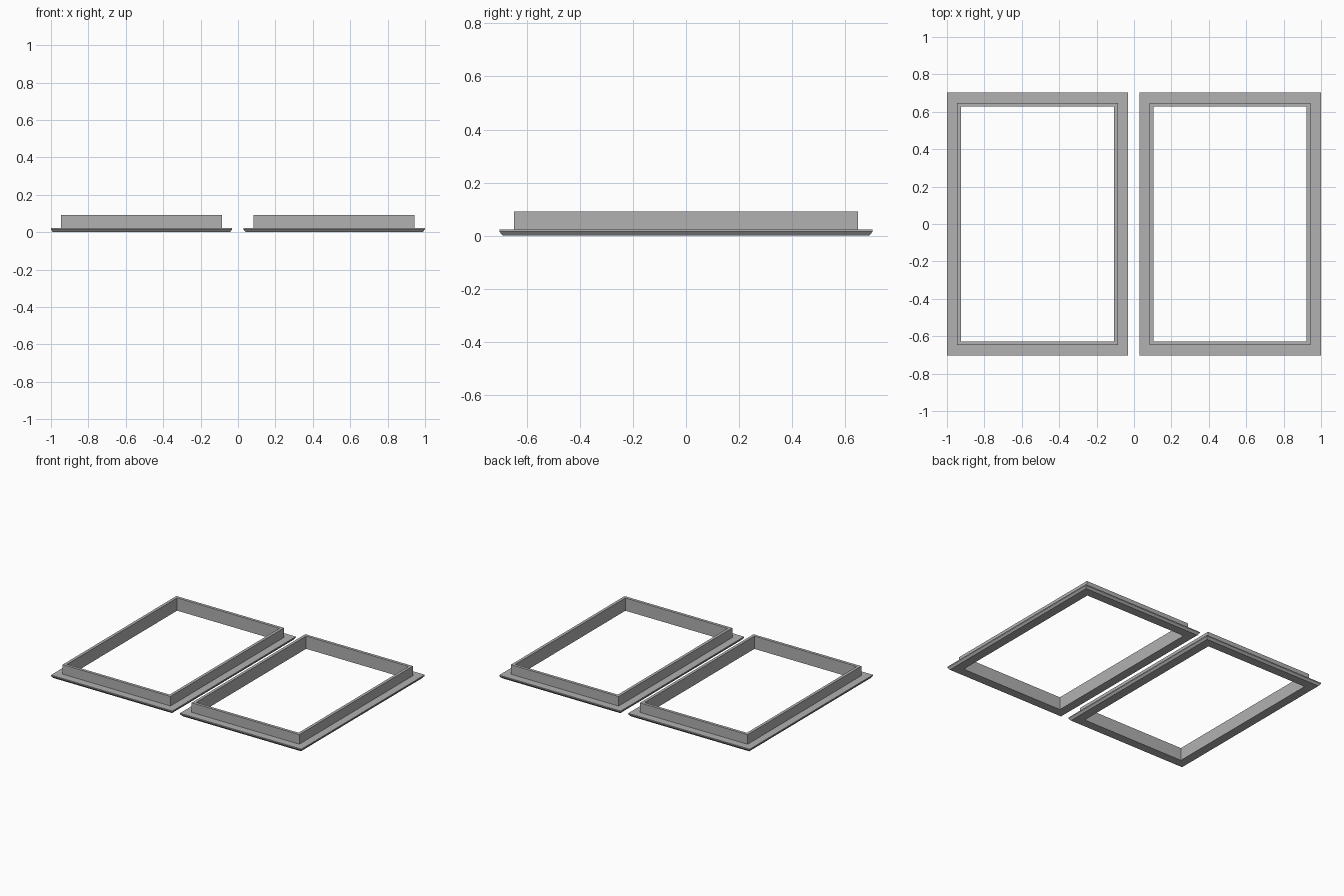
import bpy, bmesh

if "Cube" in bpy.data.objects:
    bpy.data.objects.remove(bpy.data.objects["Cube"])

grey = bpy.data.materials.new("grey metal")
grey.diffuse_color = (0.44, 0.44, 0.44, 1)
grey.use_nodes = True
grey.node_tree.nodes["Principled BSDF"].inputs["Base Color"].default_value = grey.diffuse_color


def ring(name, cx, cy, hx, hy, profile):
    """Sweep a closed (inset, height) profile round a rectangle with mitred corners."""
    bm = bmesh.new()
    corners = ((-1, -1), (1, -1), (1, 1), (-1, 1))
    loops = [[bm.verts.new((cx + sx * (hx - d), cy + sy * (hy - d), z)) for d, z in profile]
             for sx, sy in corners]
    n = len(profile)
    for i in range(4):
        a, b = loops[i], loops[(i + 1) % 4]
        for j in range(n):
            k = (j + 1) % n
            bm.faces.new((a[j], b[j], b[k], a[k]))
    bmesh.ops.recalc_face_normals(bm, faces=bm.faces)
    mesh = bpy.data.meshes.new(name)
    bm.to_mesh(mesh)
    bm.free()
    mesh.materials.append(grey)
    obj = bpy.data.objects.new(name, mesh)
    bpy.context.collection.objects.link(obj)


# Flange with a bevelled lower rim, and the upright collar joined into one section
section = [(0, 0.023), (0, 0.015), (0.008, 0.005), (0.012, 0), (0.076, 0),
           (0.076, 0.092), (0.055, 0.092), (0.055, 0.023)]

for side, cx in (("left", -0.516), ("right", 0.514)):
    ring(side + "_frame", cx, 0, 0.485, 0.703, section)
